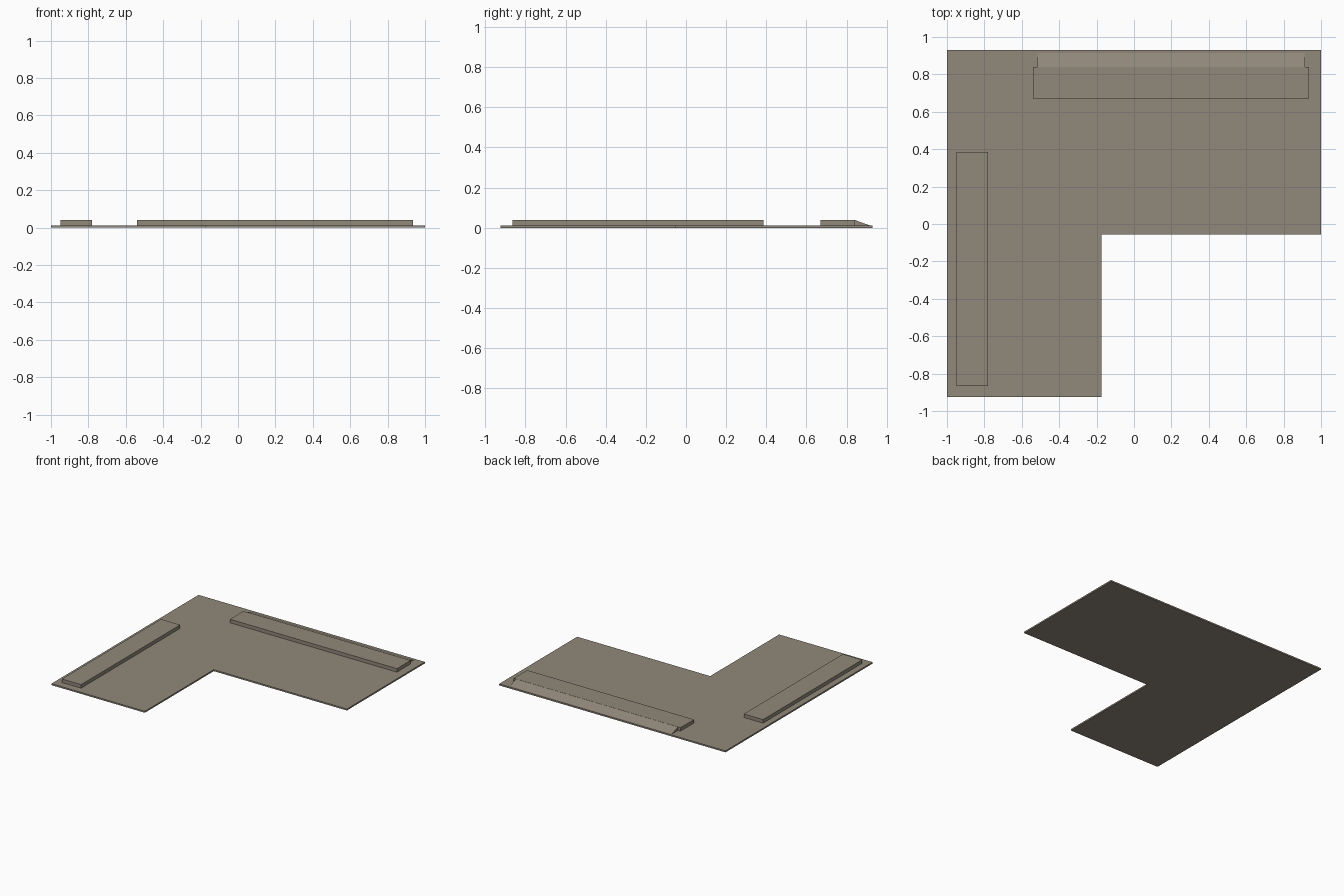
import bpy, bmesh

cube = bpy.data.objects.get("Cube")
if cube:
    bpy.data.objects.remove(cube, do_unlink=True)

stone = bpy.data.materials.new("warm_grey_stone")
stone.use_nodes = True
colour = (0.283, 0.246, 0.195, 1)
stone.diffuse_color = colour
stone.node_tree.nodes["Principled BSDF"].inputs["Base Color"].default_value = colour

SLAB_TOP = 0.012
BLOCK_TOP = 0.04


def extrude(name, profile, offset):
    """Solid made by sweeping a flat 3D profile along an offset."""
    bm = bmesh.new()
    face = bm.faces.new([bm.verts.new(p) for p in profile])
    swept = bmesh.ops.extrude_face_region(bm, geom=[face], use_keep_orig=True)
    verts = [g for g in swept["geom"] if isinstance(g, bmesh.types.BMVert)]
    bmesh.ops.translate(bm, verts=verts, vec=offset)
    bmesh.ops.recalc_face_normals(bm, faces=bm.faces)
    mesh = bpy.data.meshes.new(name)
    bm.to_mesh(mesh)
    bm.free()
    mesh.materials.append(stone)
    obj = bpy.data.objects.new(name, mesh)
    bpy.context.collection.objects.link(obj)
    return obj


def block(name, x0, x1, y0, y1):
    """Low rectangular platform resting on the slab."""
    corners = [(x0, y0), (x1, y0), (x1, y1), (x0, y1)]
    extrude(name, [(x, y, SLAB_TOP) for x, y in corners], (0, 0, BLOCK_TOP - SLAB_TOP))


# L-shaped floor slab
outline = [(-1, -0.925), (-0.175, -0.925), (-0.175, -0.055),
           (1, -0.055), (1, 0.93), (-1, 0.93)]
extrude("floor_slab", [(x, y, 0) for x, y in outline], (0, 0, SLAB_TOP))

# Raised platforms along the two outer edges
block("side_platform", -0.95, -0.78, -0.865, 0.385)
block("back_platform", -0.54, 0.935, 0.67, 0.84)

# Ramp falling from the back platform to the slab
ramp = [(0.84, SLAB_TOP), (0.915, SLAB_TOP), (0.84, BLOCK_TOP - 0.001)]
extrude("back_ramp", [(-0.517, y, z) for y, z in ramp], (1.432, 0, 0))
